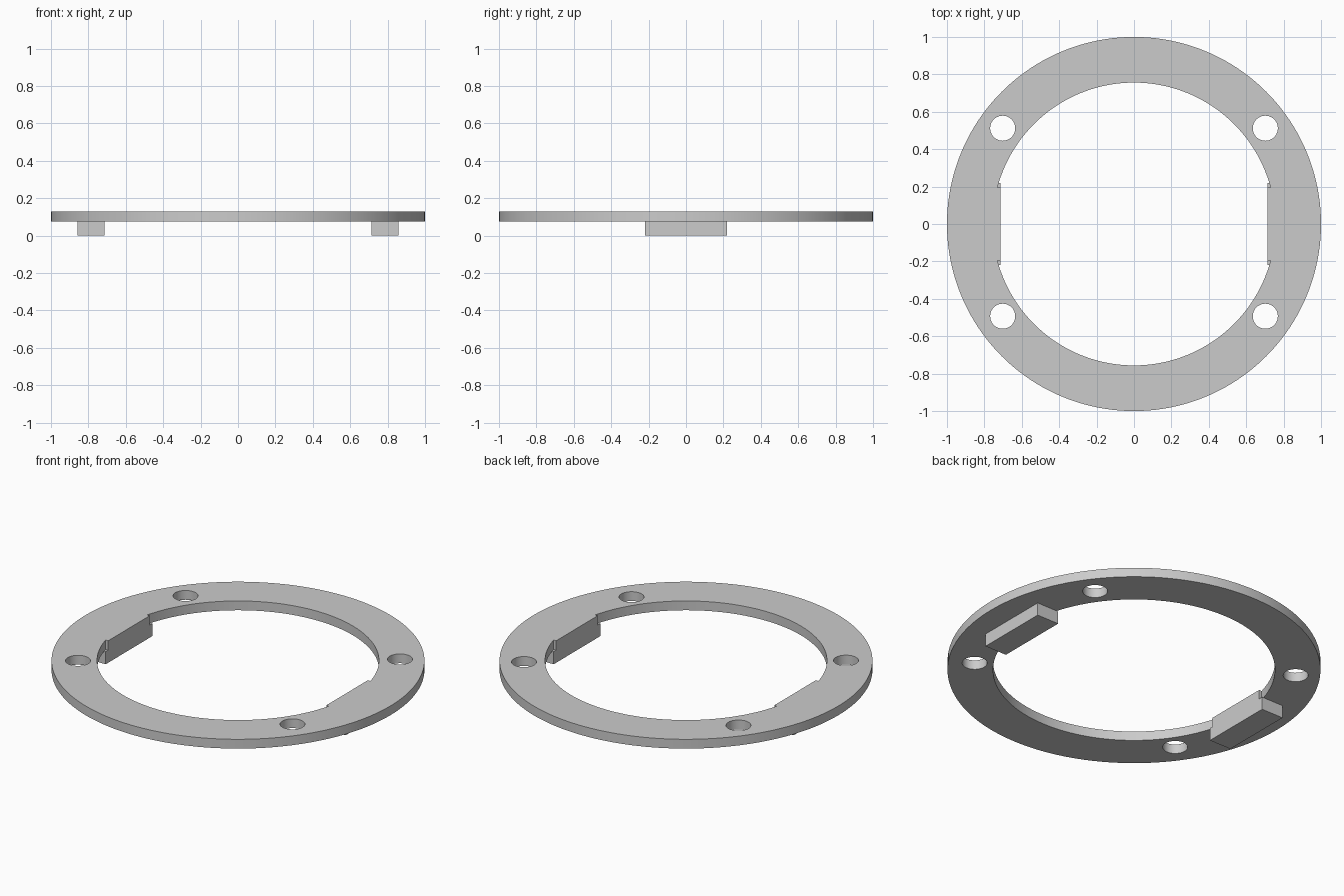
import bpy, bmesh
from math import sin, cos, asin, pi, radians

if "Cube" in bpy.data.objects:
    bpy.data.objects.remove(bpy.data.objects["Cube"], do_unlink=True)

grey = bpy.data.materials.new("plain grey")
grey.use_nodes = True
colour = (0.6, 0.6, 0.6, 1)
grey.diffuse_color = colour
grey.node_tree.nodes["Principled BSDF"].inputs["Base Color"].default_value = colour

PLATE_Z, TOP_Z = 0.075, 0.13
BORE, FLAT_X, TAB_Y, KEY_Y = 0.756, 0.714, 0.194, 0.218


def arc(r, a0, a1, n, cx=0, cy=0):
    return [(cx + r * cos(a0 + (a1 - a0) * i / n),
             cy + r * sin(a0 + (a1 - a0) * i / n)) for i in range(n + 1)]


def circle(r, n, cx=0, cy=0):
    return arc(r, 0, 2 * pi, n, cx, cy)[:-1]


def extruded(name, loops, z0, z1):
    """Fill nested outlines, the first being the outer one, and extrude upwards."""
    bm = bmesh.new()
    edges = []
    for loop in loops:
        vs = [bm.verts.new((x, y, z0)) for x, y in loop]
        edges += [bm.edges.new((v, vs[i - 1])) for i, v in enumerate(vs)]
    bmesh.ops.triangle_fill(bm, edges=edges, use_beauty=True)
    ext = bmesh.ops.extrude_face_region(bm, geom=bm.faces[:], use_keep_orig=True)
    for v in ext["geom"]:
        if isinstance(v, bmesh.types.BMVert):
            v.co.z = z1
    bmesh.ops.recalc_face_normals(bm, faces=bm.faces[:])
    mesh = bpy.data.meshes.new(name)
    bm.to_mesh(mesh)
    bm.free()
    mesh.materials.append(grey)
    obj = bpy.data.objects.new(name, mesh)
    bpy.context.collection.objects.link(obj)
    bpy.ops.object.select_all(action="DESELECT")
    obj.select_set(True)
    bpy.context.view_layer.objects.active = obj
    bpy.ops.object.shade_smooth_by_angle(angle=radians(30))
    return obj


# Bore outline: two arcs joined by flat tabs on the left and right
a = asin(TAB_Y / BORE)
bore = []
for s in (1, -1):
    bore += [(s * FLAT_X, -s * TAB_Y), (s * FLAT_X, s * TAB_Y)]
    start = a if s == 1 else pi + a
    bore += arc(BORE, start, start + pi - 2 * a, 60)

# Ring plate with four screw holes
holes = [circle(0.067, 40, x, y) for x in (-0.702, 0.702) for y in (-0.493, 0.512)]
extruded("ring_plate", [circle(1, 160), bore] + holes, PLATE_Z, TOP_Z)

# Locating keys under the plate
for name, s in (("left_key", 1), ("right_key", -1)):
    outline = [(s * x, y) for x, y in ((FLAT_X, -KEY_Y), (0.857, -KEY_Y),
                                       (0.857, KEY_Y), (FLAT_X, KEY_Y))]
    extruded(name, [outline], 0, PLATE_Z)
